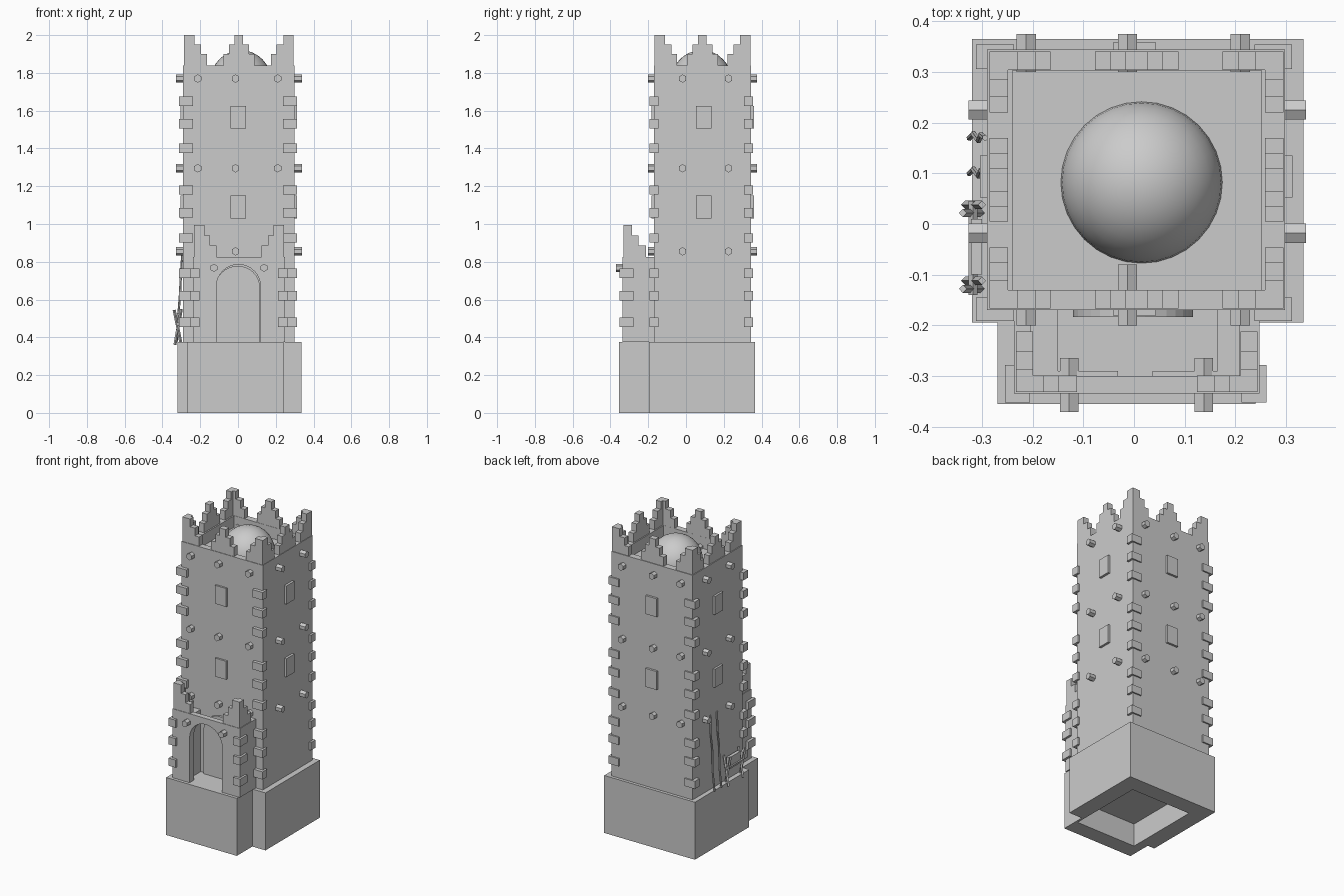
import bpy, bmesh, math
from mathutils import Vector, Matrix

if "Cube" in bpy.data.objects:
    bpy.data.objects.remove(bpy.data.objects["Cube"])

CX, CY = 0.005, 0.087            # tower axis
X0, X1, Y0, Y1 = -0.29, 0.298, -0.17, 0.345   # tower wall footprint
LEDGE, TOP = 0.375, 1.84


def finish(name, bm):
    bmesh.ops.recalc_face_normals(bm, faces=bm.faces)
    me = bpy.data.meshes.new(name)
    bm.to_mesh(me)
    bm.free()
    ob = bpy.data.objects.new(name, me)
    bpy.context.collection.objects.link(ob)
    return ob


def add_box(bm, x0, x1, y0, y1, z0, z1):
    m = Matrix.Translation(((x0 + x1) / 2, (y0 + y1) / 2, (z0 + z1) / 2))
    bmesh.ops.create_cube(bm, size=1, matrix=m @ Matrix.Diagonal((x1 - x0, y1 - y0, z1 - z0, 1)))


def boxes(name, items):
    bm = bmesh.new()
    for b in items:
        add_box(bm, *b)
    return finish(name, bm)


def add_rod(bm, a, b, r, sides=6):
    a, b = Vector(a), Vector(b)
    d = b - a
    rot = d.to_track_quat('Z', 'Y').to_matrix().to_4x4()
    bmesh.ops.create_cone(bm, cap_ends=True, segments=sides, radius1=r, radius2=r, depth=d.length,
                          matrix=Matrix.Translation((a + b) / 2) @ rot)


def arch(name, x0, x1, y0, y1, z0, spring, n=16):
    """Round-headed slab extruded along y."""
    c, r = (x0 + x1) / 2, (x1 - x0) / 2
    pts = [(x0, z0), (x1, z0)]
    pts += [(c + r * math.cos(math.pi * i / n), spring + r * math.sin(math.pi * i / n)) for i in range(n + 1)]
    bm = bmesh.new()
    f = bm.faces.new([bm.verts.new((x, y0, z)) for x, z in pts])
    ext = bmesh.ops.extrude_face_region(bm, geom=[f])
    bmesh.ops.translate(bm, vec=(0, y1 - y0, 0), verts=[v for v in ext['geom'] if isinstance(v, bmesh.types.BMVert)])
    return finish(name, bm)


def cut(ob, cutters):
    for c in cutters:
        c.hide_render = True
        m = ob.modifiers.new("cut", 'BOOLEAN')
        m.operation, m.solver, m.object = 'DIFFERENCE', 'EXACT', c
        bpy.context.view_layer.objects.active = ob
        bpy.ops.object.modifier_apply(modifier=m.name)
    return ob


# Plinth: main block and porch block, hollowed from below
main_base = boxes("main_base", [(-0.32, 0.335, -0.195, 0.365, 0, LEDGE)])
porch_base = boxes("porch_base", [(-0.27, 0.24, -0.355, -0.195, 0, LEDGE)])
hollow = boxes("base_hollow_cutter", [(-0.21, 0.225, -0.25, 0.255, -0.1, 0.15)])
cut(main_base, [hollow])
cut(porch_base, [hollow])

# Tower shaft with a sunken roof, and the dome
shaft = boxes("tower_shaft", [(X0, X1, Y0, Y1, LEDGE, TOP)])
roof_cut = boxes("roof_cutter", [(-0.24, 0.252, -0.13, 0.303, 1.765, 1.95)])
cut(shaft, [roof_cut])

bm = bmesh.new()
bmesh.ops.create_uvsphere(bm, u_segments=32, v_segments=16, radius=0.16,
                          matrix=Matrix.Translation((0.015, 0.082, 1.76)))
bmesh.ops.bisect_plane(bm, geom=bm.verts[:] + bm.edges[:] + bm.faces[:], plane_co=(0, 0, 1.75),
                       plane_no=(0, 0, 1), clear_inner=True)
dome = finish("dome", bm)
for p in dome.data.polygons:
    p.use_smooth = True

# Stepped merlons round the tower top: corners and mid-sides
T = 0.036
steps = [(0.055, 0.16), (0.09, 0.11), (0.12, 0.06)]      # corner reach, height
mids = [(0.0225, 0.16), (0.0525, 0.11), (0.0825, 0.06)]  # half width, height
W, D = (X1 - X0) / 2 - 0.004, (Y1 - Y0) / 2 - 0.004


def strip(axis, side, a, b, z0, z1):
    """Box on one parapet side; a..b runs along the wall from its centre."""
    if axis == 'x':
        lo, hi = sorted((side * D, side * (D - T)))
        return (CX + a, CX + b, CY + lo, CY + hi, z0, z1)
    lo, hi = sorted((side * W, side * (W - T)))
    return (CX + lo, CX + hi, CY + a, CY + b, z0, z1)


items = []
for axis, half in (('x', W), ('y', D)):
    for side in (-1, 1):
        prev = 0
        for reach, h in steps:
            for e in (-1, 1):
                a, b = sorted((e * (half - prev), e * (half - reach)))
                items.append(strip(axis, side, a, b, TOP, TOP + h))
            prev = reach
        prev = 0
        for hw, h in mids:
            if prev == 0:
                items.append(strip(axis, side, -hw, hw, TOP, TOP + h))
            else:
                items.append(strip(axis, side, -hw, -prev, TOP, TOP + h))
                items.append(strip(axis, side, prev, hw, TOP, TOP + h))
            prev = hw
boxes("tower_merlons", items)

# Corner stones on the tower
rows = [0.48, 0.62, 0.74, 0.926, 1.06, 1.18, 1.40, 1.53, 1.65]
items = []
for z in rows:
    for xa, xb in ((-0.312, -0.237), (0.238, 0.312)):
        for ya, yb in ((-0.192, -0.145), (0.306, 0.354)):
            items.append((xa, xb, ya, yb, z - 0.025, z + 0.025))
boxes("tower_quoins", items)

# Window slabs on all four sides
items = []
for z0, z1 in ((1.03, 1.15), (1.505, 1.625)):
    items.append((-0.04, 0.042, Y0 - 0.012, Y1 + 0.014, z0, z1))
    items.append((X0 - 0.014, X1 + 0.015, 0.052, 0.135, z0, z1))
boxes("windows", items)

# Projecting hexagonal roof beams
bm = bmesh.new()
for z in (0.855, 1.295, 1.77):
    for x in (-0.213, -0.013, 0.21):
        add_rod(bm, (x, -0.2, z), (x, -0.08 if x == -0.013 else -0.13, z), 0.022)
        add_rod(bm, (x, 0.375, z), (x, 0.3, z), 0.022)
    for y in (-0.018, 0.225):
        add_rod(bm, (-0.327, y, z), (-0.25, y, z), 0.022)
        add_rod(bm, (0.34, y, z), (0.26, y, z), 0.022)
for x in (-0.128, 0.138):
    add_rod(bm, (x, -0.371, 0.768), (x, -0.265, 0.768), 0.021)
finish("beams", bm)

# Porch: open-topped shell with arched doorway
porch = boxes("porch_shell", [(-0.237, 0.248, -0.335, -0.165, LEDGE, 0.825)])
room = boxes("porch_room_cutter", [(-0.15, 0.165, -0.29, -0.1, 0.3, 0.9)])
rim = boxes("porch_rim_cutter", [(-0.203, 0.208, -0.30, -0.1, 0.78, 0.95)])
door_cut = arch("doorway_cutter", -0.115, 0.12, -0.4, -0.25, 0.3, 0.668)
cut(porch, [room, rim, door_cut])
arch("inner_door", -0.12, 0.117, -0.184, -0.165, LEDGE, 0.66)

# Porch merlons and corner stones
items = []
PC, PW = 0.0055, 0.2385
fs = [(0, 0.055, 0.995), (0.055, 0.085, 0.94), (0.085, 0.12, 0.885)]
ss = [(0, 0.045, 0.995), (0.045, 0.08, 0.94), (0.08, 0.12, 0.885)]
for e in (-1, 1):
    for a, b, z in fs:
        xa, xb = sorted((PC + e * (PW - a), PC + e * (PW - b)))
        items.append((xa, xb, -0.332, -0.299, 0.825, z))
    for a, b, z in ss:
        xa, xb = sorted((PC + e * PW, PC + e * (PW - 0.034)))
        items.append((xa, xb, -0.332 + a, -0.332 + b, 0.825, z))
boxes("porch_merlons", items)
boxes("porch_quoins", [(xa, xb, -0.352, -0.278, z - 0.025, z + 0.025) for z in rows[:3]
                       for xa, xb in ((-0.255, -0.205), (0.212, 0.262))])

# Left side: trestle with crossed legs and a bar
bm = bmesh.new()
for y in (0.03, -0.12):
    add_rod(bm, (-0.338, y - 0.008, 0.545), (-0.302, y - 0.008, 0.37), 0.008, 4)
    add_rod(bm, (-0.300, y + 0.008, 0.55), (-0.334, y + 0.008, 0.36), 0.008, 4)
add_rod(bm, (-0.318, 0.045, 0.47), (-0.318, -0.14, 0.47), 0.009, 4)
add_box(bm, -0.322, -0.300, -0.10, 0.01, 0.455, 0.53)
finish("trestle", bm)

# Two crooked poles leaning on the left wall
bm = bmesh.new()
for y in (0.10, 0.17):
    path = [(-0.325, y, 0.375), (-0.317, y + 0.008, 0.50), (-0.307, y - 0.005, 0.63),
            (-0.302, y + 0.006, 0.74), (-0.294, y, 0.86)]
    for a, b in zip(path, path[1:]):
        add_rod(bm, a, b, 0.006)
finish("leaning_poles", bm)

# Remove the used cutters
for ob in [o for o in bpy.data.objects if o.name.endswith("cutter")]:
    bpy.data.objects.remove(ob)
